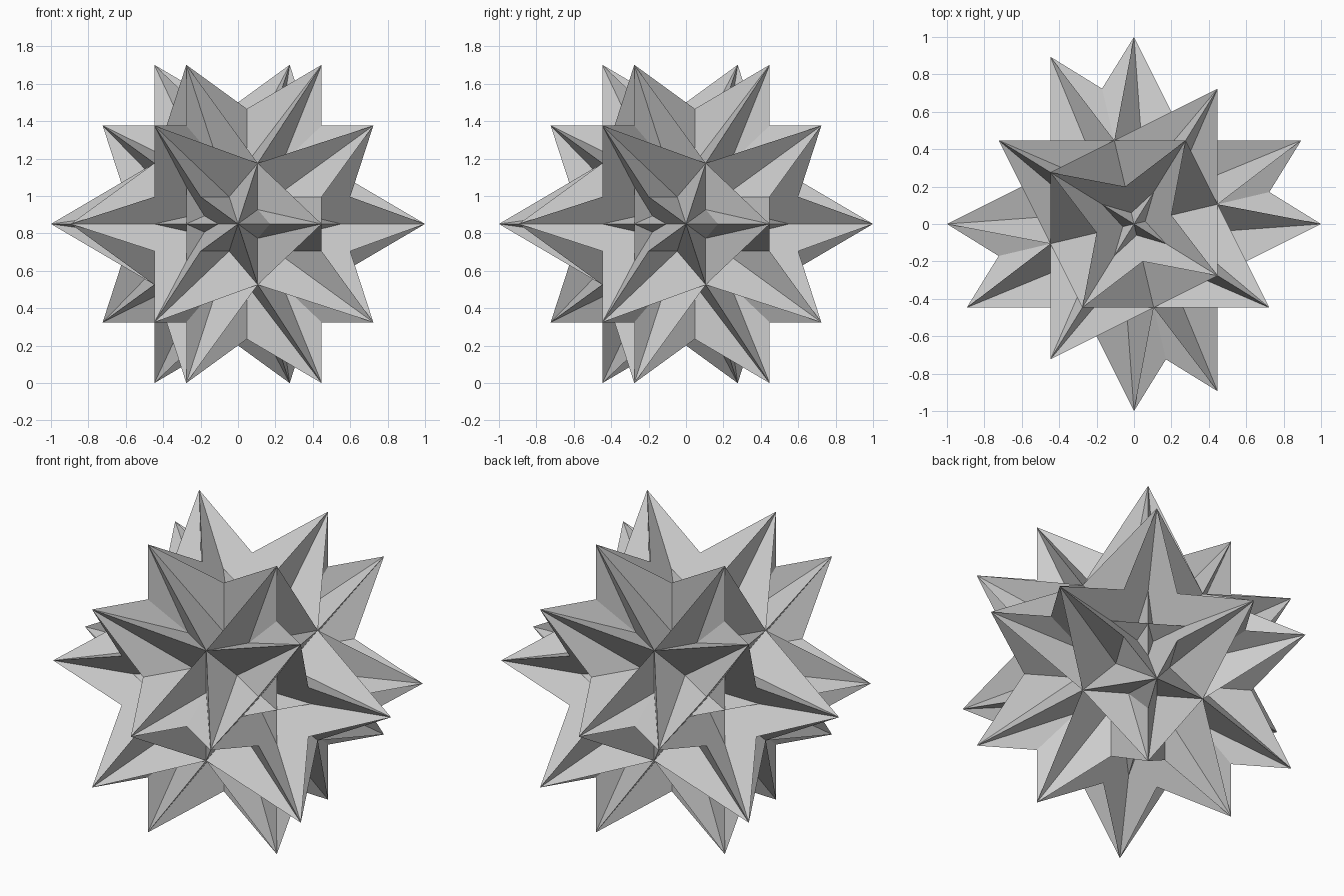
import bpy, bmesh
from math import sqrt, sin, cos, pi, radians
from itertools import combinations
from mathutils import Vector, Matrix

if "Cube" in bpy.data.objects:
    bpy.data.objects.remove(bpy.data.objects["Cube"])

C, S = 1 / sqrt(5), 2 / sqrt(5)      # height and radius of the five-point rings
HALF_HEIGHT = S * sin(radians(72))   # tips sit this far above the centre


def star_tips():
    """Twelve tips: two poles on x and a ring of five around each."""
    half = [Vector((1, 0, 0))]
    for k in range(5):
        a = pi + k * 2 * pi / 5
        half.append(Vector((C, S * cos(a), S * sin(a))))
    return half + [-v for v in half]


def great_star(name, turn):
    """Twenty large interpenetrating triangles joining far-apart tips."""
    bm = bmesh.new()
    verts = [bm.verts.new(p) for p in star_tips()]
    for a, b, c in combinations(verts, 3):
        if all(abs(p.co.dot(q.co) + C) < 0.01 for p, q in ((a, b), (b, c), (a, c))):
            # wind each triangle so it faces away from the centre
            n = (b.co - a.co).cross(c.co - a.co)
            bm.faces.new((a, b, c) if n.dot(a.co) > 0 else (a, c, b))
    bm.transform(Matrix.Translation((0, 0, HALF_HEIGHT)) @ Matrix.Rotation(turn, 4, 'Z'))
    mesh = bpy.data.meshes.new(name)
    bm.to_mesh(mesh)
    bm.free()
    obj = bpy.data.objects.new(name, mesh)
    bpy.context.collection.objects.link(obj)
    return obj


# Two identical stars, a quarter turn apart
great_star("first_star", 0)
great_star("second_star", pi / 2)
